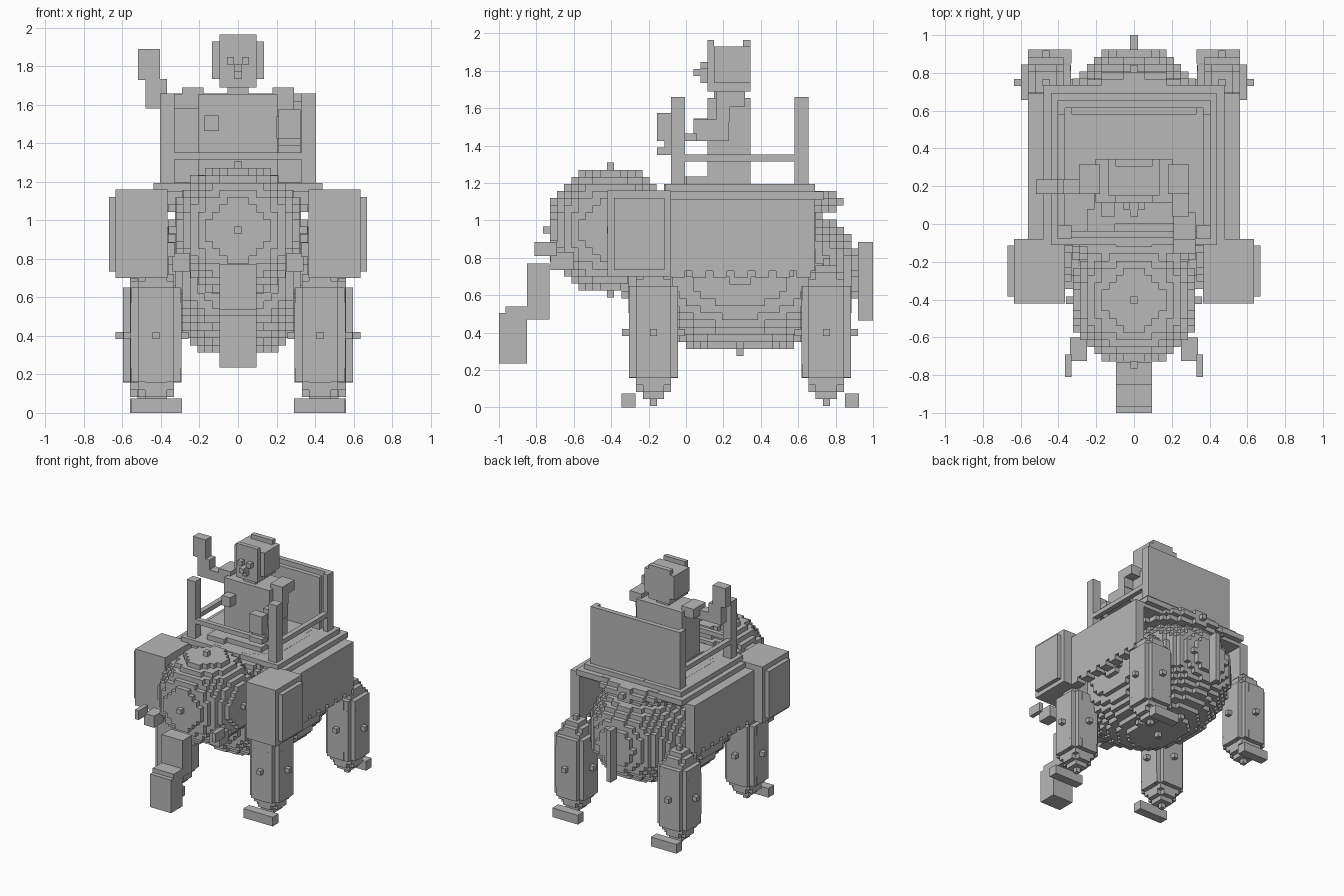
import bpy, bmesh
from mathutils import Vector

cube = bpy.data.objects.get("Cube")
if cube:
    bpy.data.objects.remove(cube, do_unlink=True)

stone = bpy.data.materials.new("stone_grey")
stone.use_nodes = True
GREY = (0.48, 0.48, 0.48, 1)
stone.diffuse_color = GREY
stone.node_tree.nodes["Principled BSDF"].inputs["Base Color"].default_value = GREY


def finish(name, bm):
    mesh = bpy.data.meshes.new(name)
    bm.to_mesh(mesh)
    bm.free()
    mesh.materials.append(stone)
    obj = bpy.data.objects.new(name, mesh)
    bpy.context.collection.objects.link(obj)
    return obj


def box(name, x, y, z):
    """Box between pairs of limits on each axis."""
    bm = bmesh.new()
    bmesh.ops.create_cube(bm, size=1)
    for v in bm.verts:
        v.co = Vector([(a + b) / 2 + c * (b - a) for (a, b), c in zip((x, y, z), v.co)])
    return finish(name, bm)


def pair(name, x, y, z):
    """The same box on both sides."""
    box("left_" + name, x, y, z)
    box("right_" + name, (-x[1], -x[0]), y, z)


def blocky_ellipsoid(name, centre, radii, size):
    """Ellipsoid made of blocks; only outer block sides are kept."""
    spans = [range(-int(r), int(r) + 1) for r in radii]
    cells = {(i, j, k) for i in spans[0] for j in spans[1] for k in spans[2]
             if sum((c / r) ** 2 for c, r in zip((i, j, k), radii)) <= 1.0001}
    bm = bmesh.new()
    known = {}

    def corner(p):
        key = tuple(round(2 * c) for c in p)
        if key not in known:
            known[key] = bm.verts.new(Vector(centre) + p * size)
        return known[key]

    for cell in cells:
        for axis in range(3):
            for sign in (-1, 1):
                n = Vector((0, 0, 0))
                n[axis] = sign
                if tuple(int(a + b) for a, b in zip(cell, n)) in cells:
                    continue
                u = Vector((0, 0, 0))
                u[(axis + 1) % 3] = 0.5
                w = n.cross(u)
                mid = Vector(cell) + n * 0.5
                bm.faces.new([corner(mid + d) for d in (-u - w, u - w, u + w, w - u)])
    return finish(name, bm)


def leg(name, x, y):
    """Rounded leg with a squared shaft."""
    blocky_ellipsoid(name, (x, y, 0.402), (4, 4, 10), 0.0376)
    wide, narrow = 0.131, 0.094
    for part, a, b in (("_shaft_across", wide, narrow), ("_shaft_along", narrow, wide)):
        box(name + part, (x - a, x + a), (y - b, y + b), (0.16, 0.65))


# Body and head
blocky_ellipsoid("body", (0, 0.289, 0.716), (12.1, 17, 11), 0.0384)
blocky_ellipsoid("head", (0, -0.404, 0.948), (9, 9, 9), 0.038)
blocky_ellipsoid("saddle_pad", (0, 0.285, 1.10), (12, 14, 3), 0.0384)

# Legs and toes
for side, s in (("left", 1), ("right", -1)):
    leg(side + "_front_leg", s * 0.426, -0.174)
    leg(side + "_rear_leg", s * 0.466, 0.75)
pair("front_toes", (0.29, 0.555), (-0.345, -0.27), (0, 0.075))
pair("rear_toes", (0.33, 0.56), (0.85, 0.925), (0, 0.075))

# Ears, tusks, trunk and tail
pair("ear", (0.365, 0.635), (-0.42, -0.08), (0.70, 1.16))
pair("ear_panel", (0.635, 0.67), (-0.385, -0.115), (0.735, 1.12))
pair("tusk_base", (0.25, 0.34), (-0.725, -0.6), (0.735, 0.83))
pair("tusk_tip", (0.33, 0.365), (-0.81, -0.69), (0.81, 0.885))
box("trunk_upper", (-0.095, 0.095), (-0.85, -0.73), (0.47, 0.77))
box("trunk_lower", (-0.095, 0.095), (-1, -0.85), (0.235, 0.505))
box("trunk_bend", (-0.095, 0.095), (-0.965, -0.85), (0.5, 0.54))
box("tail", (-0.02, 0.02), (0.92, 1.0), (0.465, 0.885))

# Blanket: hanging side panels with a notched edge, under stepped tiers
pair("blanket_side", (0.48, 0.56), (-0.08, 0.69), (0.73, 1.115))
box("blanket", (-0.56, 0.56), (-0.08, 0.69), (1.08, 1.115))
box("blanket_middle", (-0.48, 0.48), (-0.08, 0.735), (1.11, 1.155))
box("blanket_top", (-0.44, 0.44), (-0.11, 0.69), (1.15, 1.195))
for i in range(7):
    y = -0.08 + i * 0.112
    pair("fringe_%d" % i, (0.48, 0.56), (y, y + 0.075), (0.695, 0.735))

# Riding platform
pair("post", (0.33, 0.405), (-0.08, -0.005), (1.19, 1.66))
pair("side_rail", (0.365, 0.405), (-0.005, 0.58), (1.315, 1.352))
box("front_rail", (-0.33, 0.33), (-0.075, -0.038), (1.315, 1.352))
box("back_wall", (-0.405, 0.405), (0.615, 0.655), (1.19, 1.66))
box("back_wall_lining", (-0.33, 0.33), (0.58, 0.618), (1.19, 1.62))
pair("back_post", (0.365, 0.405), (0.58, 0.618), (1.19, 1.66))

# Rider body
box("rider_legs", (-0.21, 0.21), (0, 0.27), (1.19, 1.235))
box("rider_feet", (-0.25, -0.1), (-0.04, 0.08), (1.19, 1.235))
box("rider_torso", (-0.205, 0.205), (0.115, 0.345), (1.19, 1.655))
box("chest_badge", (-0.175, -0.1), (0.04, 0.12), (1.465, 1.545))
box("rider_neck", (-0.055, 0.055), (0.15, 0.305), (1.65, 1.70))

# Rider head
box("rider_head", (-0.097, 0.097), (0.115, 0.345), (1.69, 1.93))
box("rider_head_sides", (-0.135, 0.135), (0.15, 0.345), (1.735, 1.93))
box("hair_front", (-0.097, 0.097), (0.115, 0.15), (1.92, 1.965))
box("hair_back", (-0.097, 0.097), (0.305, 0.345), (1.92, 1.965))
box("rider_nose", (-0.02, 0.02), (0.04, 0.12), (1.772, 1.81))
pair("eye", (0.02, 0.058), (0.077, 0.12), (1.81, 1.848))
box("rider_mouth", (-0.02, 0.02), (0.077, 0.12), (1.735, 1.772))

# Rider arms: right raised, left reaching forward
pair("shoulder", (0.18, 0.29), (0.16, 0.315), (1.61, 1.69))
box("right_upper_arm", (-0.40, -0.2), (0.16, 0.235), (1.58, 1.655))
box("right_forearm", (-0.48, -0.37), (0.16, 0.235), (1.58, 1.735))
box("right_hand", (-0.52, -0.405), (0.16, 0.235), (1.73, 1.89))
box("left_upper_arm", (0.2, 0.29), (0.04, 0.23), (1.425, 1.54))
box("left_sleeve", (0.2, 0.29), (0.16, 0.235), (1.53, 1.62))
box("left_forearm", (0.21, 0.325), (-0.08, 0.06), (1.425, 1.465))
box("left_hand", (0.21, 0.325), (-0.115, -0.04), (1.385, 1.46))
box("held_rod", (0.21, 0.325), (-0.155, -0.08), (1.425, 1.575))
box("rod_end", (0.21, 0.325), (-0.155, -0.08), (1.35, 1.39))
